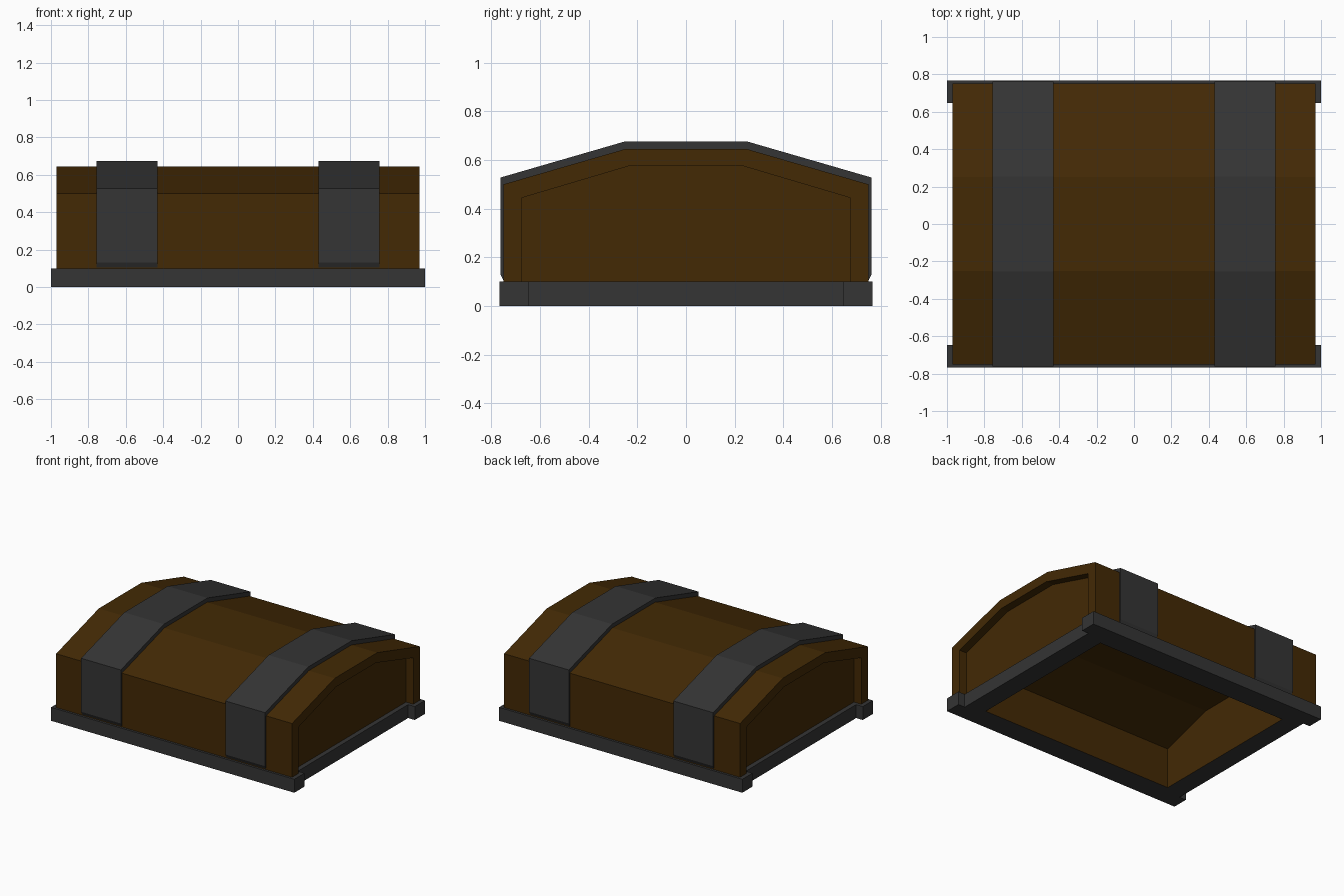
import bpy, bmesh

if "Cube" in bpy.data.objects:
    bpy.data.objects.remove(bpy.data.objects["Cube"])


def material(name, rgb):
    m = bpy.data.materials.new(name)
    m.diffuse_color = (*rgb, 1)
    m.use_nodes = True
    m.node_tree.nodes["Principled BSDF"].inputs["Base Color"].default_value = m.diffuse_color
    return m


WOOD = material("dark brown wood", (0.056, 0.0225, 0.0015))
METAL = material("dark grey metal", (0.035, 0.035, 0.035))


def make_object(name, bm, mat):
    mesh = bpy.data.meshes.new(name)
    bm.to_mesh(mesh)
    bm.free()
    mesh.materials.append(mat)
    ob = bpy.data.objects.new(name, mesh)
    bpy.context.collection.objects.link(ob)
    return ob


def arch(half, eave, flat, top, base):
    """Barrel-top cross-section (y, z), open at the bottom."""
    return [(-half, base), (-half, eave), (-flat, top),
            (flat, top), (half, eave), (half, base)]


def loft(bm, rings, caps=False):
    """Bridge open profiles placed at x, from low x to high x."""
    vs = [[bm.verts.new((x, y, z)) for y, z in prof] for x, prof in rings]
    faces = []
    for a, b in zip(vs, vs[1:]):
        for i in range(len(a) - 1):
            faces.append(bm.faces.new((a[i], b[i], b[i + 1], a[i + 1])))
    if caps:
        faces.append(bm.faces.new(vs[0]))
        faces.append(bm.faces.new(vs[-1][::-1]))
    return faces


# Wooden lid: outer shell with recessed end panels, plus hollow inside
HX, HY = 0.80, 0.60
outer = arch(0.75, 0.50, 0.25, 0.645, 0.09)
panel = arch(0.673, 0.445, 0.235, 0.575, 0.09)
cavity = arch(HY, 0.30, 0.20, 0.42, 0.0)
bm = bmesh.new()
loft(bm, [(-0.91, panel), (-0.97, panel), (-0.97, outer),
          (0.97, outer), (0.97, panel), (0.91, panel)], caps=True)
inside = loft(bm, [(-HX, cavity), (HX, cavity)], caps=True)
bmesh.ops.reverse_faces(bm, faces=inside)
make_object("lid_shell", bm, WOOD)

# Metal straps wrapped over the lid, tapering in at the bottom
strap_out = [(-0.745, 0.095), *arch(0.762, 0.528, 0.255, 0.675, 0.13), (0.745, 0.095)]
strap_in = [(-0.745, 0.095), *arch(0.745, 0.495, 0.25, 0.64, 0.13), (0.745, 0.095)]
for side, label in ((-1, "left"), (1, "right")):
    x0, x1 = sorted((side * 0.43, side * 0.757))
    bm = bmesh.new()
    loft(bm, [(x0, strap_in), (x0, strap_out), (x1, strap_out), (x1, strap_in)])
    bmesh.ops.remove_doubles(bm, verts=bm.verts, dist=1e-5)
    make_object("strap_" + label, bm, METAL)

# Metal rim: grid cells around the opening, set back at the ends, extruded up
xs = [-1, -0.945, -HX, HX, 0.945, 1]
ys = [-0.767, -0.648, -HY, HY, 0.648, 0.767]
bm = bmesh.new()
grid = [[bm.verts.new((x, y, 0)) for y in ys] for x in xs]
for i in range(5):
    for j in range(5):
        opening = i == 2 and j == 2
        notch = i in (0, 4) and 0 < j < 4
        if not opening and not notch:
            bm.faces.new((grid[i][j], grid[i][j + 1],
                          grid[i + 1][j + 1], grid[i + 1][j]))
bmesh.ops.delete(bm, geom=[v for v in bm.verts if not v.link_faces], context='VERTS')
ext = bmesh.ops.extrude_face_region(bm, geom=bm.faces[:], use_keep_orig=True)
bmesh.ops.translate(bm, vec=(0, 0, 0.1),
                    verts=[g for g in ext["geom"] if isinstance(g, bmesh.types.BMVert)])
bmesh.ops.recalc_face_normals(bm, faces=bm.faces)
# the lid's own hollow lines the opening
lining = []
for f in bm.faces:
    c = f.calc_center_median()
    if abs(f.normal.z) < 0.5 and abs(c.x) < HX + 0.01 and abs(c.y) < HY + 0.01:
        lining.append(f)
bmesh.ops.delete(bm, geom=lining, context='FACES_ONLY')
bmesh.ops.dissolve_limit(bm, angle_limit=0.01, verts=bm.verts, edges=bm.edges)
make_object("rim", bm, METAL)
